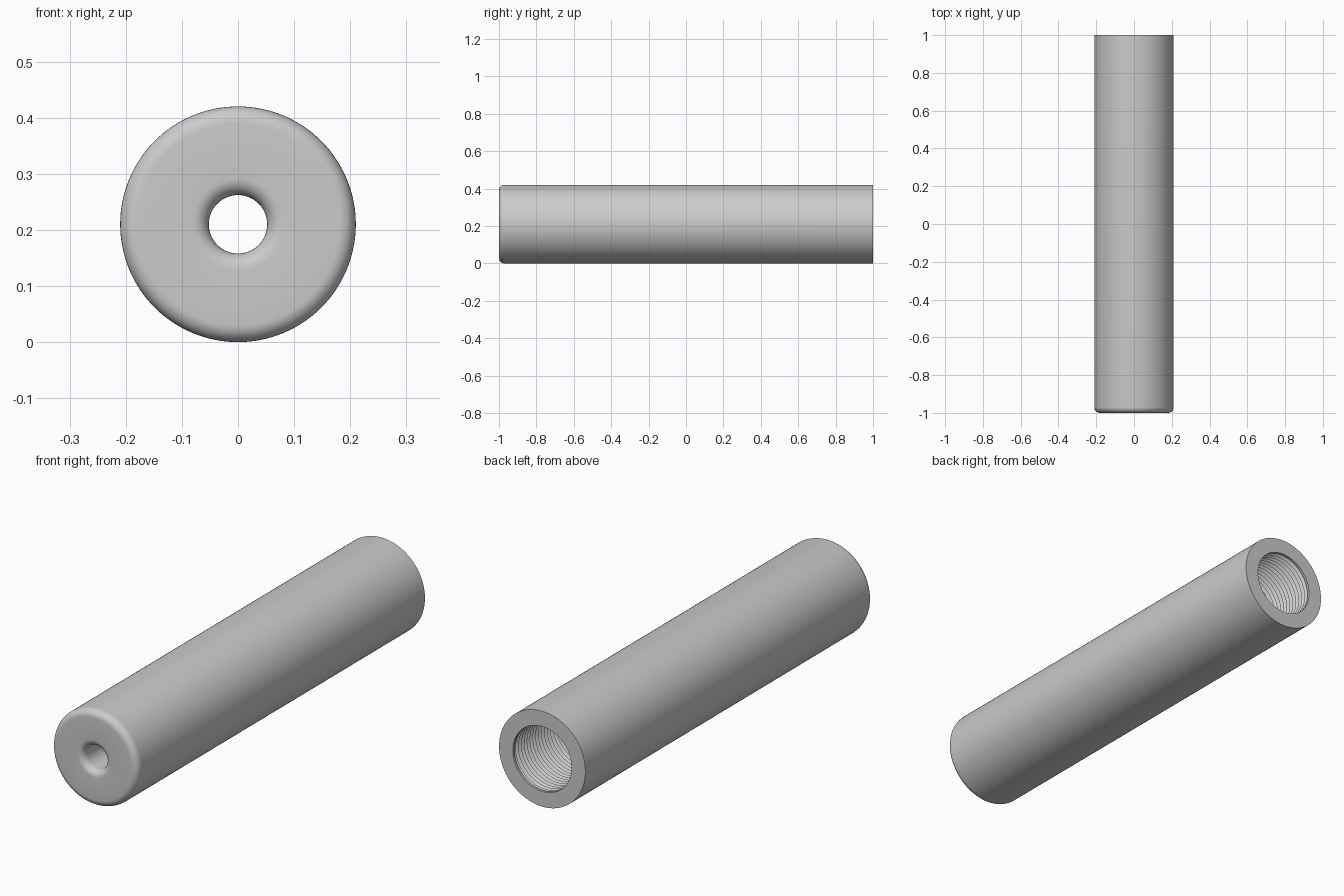
import bpy, bmesh, math

cube = bpy.data.objects.get("Cube")
if cube:
    bpy.data.objects.remove(cube)

SEG = 128
R, BORE, HOLE, FILLET = 0.21, 0.143, 0.052, 0.03
ROOT, PITCH = 0.155, 0.02
THREAD_IN, THREAD_OUT = 0.2, 0.99

steel = bpy.data.materials.new("grey metal")
steel.use_nodes = True
colour = (0.6, 0.6, 0.6, 1)
steel.diffuse_color = colour
steel.node_tree.nodes["Principled BSDF"].inputs["Base Color"].default_value = colour


def add_object(name, bm):
    mesh = bpy.data.meshes.new(name)
    bm.to_mesh(mesh)
    bm.free()
    obj = bpy.data.objects.new(name, mesh)
    obj.location.z = R
    mesh.materials.append(steel)
    bpy.context.collection.objects.link(obj)
    bpy.ops.object.select_all(action="DESELECT")
    obj.select_set(True)
    bpy.context.view_layer.objects.active = obj
    bpy.ops.object.shade_smooth_by_angle(angle=math.radians(30))
    return obj


def point(bm, r, y, angle):
    return bm.verts.new((r * math.cos(angle), y, r * math.sin(angle)))


def arc(r, y, start, end, steps=8):
    """Quarter fillet as (radius, y) pairs around a centre."""
    angles = [math.radians(start + (end - start) * i / steps) for i in range(steps + 1)]
    return [(r + FILLET * math.cos(a), y + FILLET * math.sin(a)) for a in angles]


# Tube body: bore shoulder, small hole, rounded front, outer wall, flat back rim
front = -1 + FILLET
profile = [(BORE, THREAD_IN), (BORE, -0.85), (HOLE, -0.85)]
profile += arc(HOLE + FILLET, front, 180, 270)
profile += arc(R - FILLET, front, 270, 360)
profile += [(R, 1), (BORE, 1), (BORE, THREAD_OUT)]

bm = bmesh.new()
rings = [[point(bm, r, y, math.tau * i / SEG) for i in range(SEG)] for r, y in profile]
for a, b in zip(rings, rings[1:]):
    for i in range(SEG):
        j = (i + 1) % SEG
        bm.faces.new((a[i], b[i], b[j], a[j]))
add_object("tube_body", bm)

# Internal thread: a helical V groove, trimmed flat at both ends
bm = bmesh.new()
turns = int((THREAD_OUT - THREAD_IN) / PITCH) + 2
strips = []
for r, shift in ((BORE, 0), (ROOT, 0.5), (BORE, 1)):
    strip = []
    for k in range(turns * SEG + 1):
        y = THREAD_IN + PITCH * (k / SEG - 1 + shift)
        y = min(max(y, THREAD_IN), THREAD_OUT)
        strip.append(point(bm, r, y, math.tau * k / SEG))
    strips.append(strip)
for a, b in zip(strips, strips[1:]):
    for k in range(turns * SEG):
        bm.faces.new((a[k], a[k + 1], b[k + 1], b[k]))
bmesh.ops.remove_doubles(bm, verts=bm.verts[:], dist=0.00001)
add_object("internal_thread", bm)
